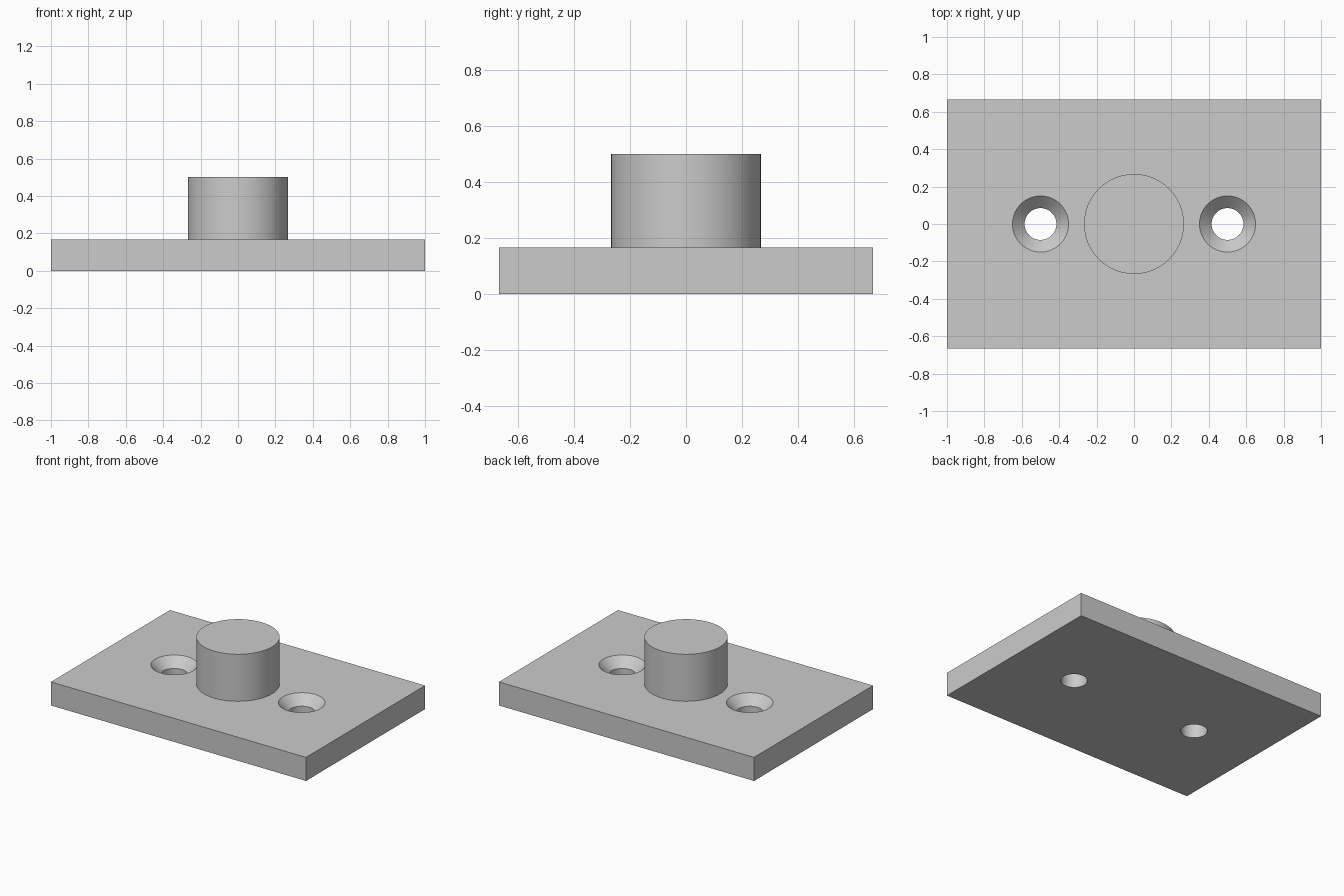
import bpy, bmesh, math

if "Cube" in bpy.data.objects:
    bpy.data.objects.remove(bpy.data.objects["Cube"])

LENGTH, WIDTH, THICK = 2.0, 1.333, 0.167
BOSS_R, BOSS_TOP = 0.267, 0.5
HOLE_X, HOLE_R, SINK_R, SINK_DEPTH = 0.5, 0.085, 0.15, 0.065


def lathe(name, profile, x=0.0, sides=96):
    """Closed solid of revolution from (radius, z) points, bottom to top."""
    bm = bmesh.new()
    rings = []
    for r, z in profile:
        angles = [2 * math.pi * i / sides for i in range(sides)]
        rings.append([bm.verts.new((x + r * math.cos(a), r * math.sin(a), z)) for a in angles])
    for lo, hi in zip(rings, rings[1:]):
        for i in range(sides):
            j = (i + 1) % sides
            bm.faces.new((lo[i], lo[j], hi[j], hi[i]))
    bm.faces.new(rings[0][::-1])
    bm.faces.new(rings[-1])
    mesh = bpy.data.meshes.new(name)
    bm.to_mesh(mesh)
    bm.free()
    obj = bpy.data.objects.new(name, mesh)
    bpy.context.collection.objects.link(obj)
    return obj


def combine(target, tool, operation):
    """Apply a boolean and discard the tool object."""
    mod = target.modifiers.new(tool.name, 'BOOLEAN')
    mod.operation, mod.solver, mod.object = operation, 'EXACT', tool
    bpy.context.view_layer.objects.active = target
    bpy.ops.object.modifier_apply(modifier=mod.name)
    bpy.data.objects.remove(tool)


# Rectangular base plate
bpy.ops.mesh.primitive_cube_add(size=1, location=(0, 0, THICK / 2))
plate = bpy.context.object
plate.name = "mounting_plate"
plate.scale = (LENGTH, WIDTH, THICK)
bpy.ops.object.transform_apply(location=True, rotation=False, scale=True)

# Round boss in the centre
boss = lathe("boss", [(BOSS_R, THICK / 2), (BOSS_R, BOSS_TOP)])
combine(plate, boss, 'UNION')

# Countersunk screw holes, one on each side of the boss
for side in (-1, 1):
    cutter = lathe("countersink_cutter",
                   [(HOLE_R, -0.1), (HOLE_R, THICK - SINK_DEPTH),
                    (SINK_R, THICK), (SINK_R, THICK + 0.1)], side * HOLE_X)
    cutter.hide_render = True
    combine(plate, cutter, 'DIFFERENCE')

# Smooth walls, crisp edges
plate.select_set(True)
bpy.context.view_layer.objects.active = plate
bpy.ops.object.shade_smooth_by_angle(angle=math.radians(30))
